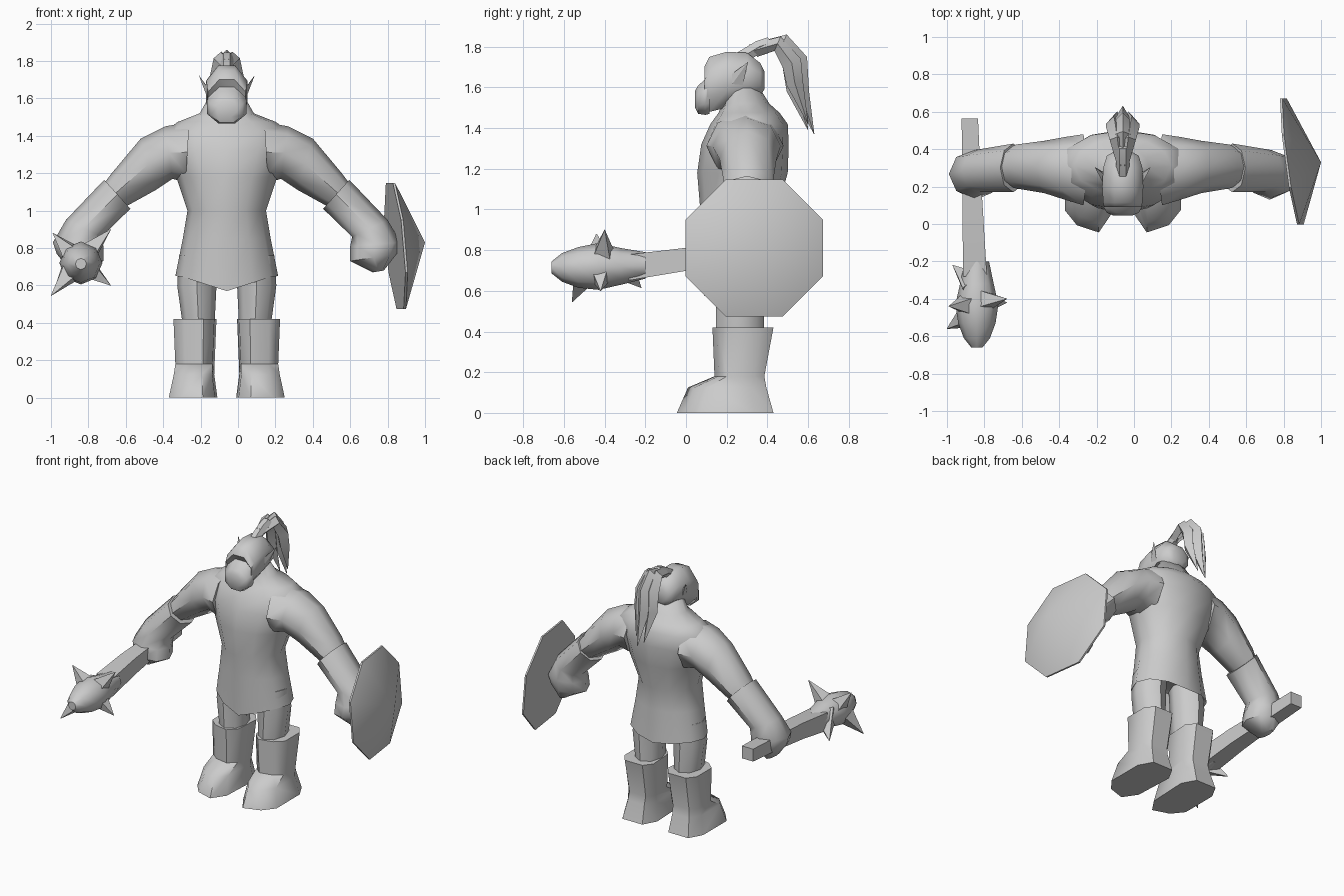
import bpy, bmesh, math
from mathutils import Vector

if "Cube" in bpy.data.objects:
    bpy.data.objects.remove(bpy.data.objects["Cube"], do_unlink=True)

AXIS = -0.06  # x of the body's middle plane

grey = bpy.data.materials.new("plain_grey")
grey.use_nodes = True
GREY = (0.6, 0.6, 0.6, 1)
grey.diffuse_color = GREY
grey.node_tree.nodes["Principled BSDF"].inputs["Base Color"].default_value = GREY


def oval(c, u, v, n=8, phase=0.0):
    """Ring of n points around c spanned by half axes u and v."""
    c, u, v = Vector(c), Vector(u), Vector(v)
    angles = [math.tau * (i + phase) / n for i in range(n)]
    return [c + u * math.cos(a) + v * math.sin(a) for a in angles]


def loft(name, rings, angle=50):
    """Skin matching rings, cap both ends and smooth soft edges."""
    bm = bmesh.new()
    rows = [[bm.verts.new(p) for p in ring] for ring in rings]
    n = len(rows[0])
    for a, b in zip(rows, rows[1:]):
        for i in range(n):
            j = (i + 1) % n
            bm.faces.new((a[i], a[j], b[j], b[i]))
    bm.faces.new(rows[0])
    bm.faces.new(rows[-1])
    bmesh.ops.remove_doubles(bm, verts=bm.verts, dist=0.0005)
    bmesh.ops.recalc_face_normals(bm, faces=bm.faces)
    mesh = bpy.data.meshes.new(name)
    bm.to_mesh(mesh)
    bm.free()
    mesh.materials.append(grey)
    ob = bpy.data.objects.new(name, mesh)
    bpy.context.collection.objects.link(ob)
    bpy.ops.object.select_all(action="DESELECT")
    ob.select_set(True)
    bpy.context.view_layer.objects.active = ob
    if angle:
        bpy.ops.object.shade_smooth_by_angle(angle=math.radians(angle))
    return ob


def slab(z, half, y0, y1, n=12):
    """Horizontal ring on the body axis."""
    return oval((AXIS, (y0 + y1) / 2, z), (half, 0, 0), (0, (y1 - y0) / 2, 0), n)


def limb_ring(side, top, bottom, y0, y1):
    """Ring across a limb, given its upper and lower outline points."""
    t, b = [Vector((AXIS + side * x, (y0 + y1) / 2, z)) for x, z in (top, bottom)]
    return oval((t + b) / 2, (t - b) / 2, (0, (y1 - y0) / 2, 0))


def spike(name, base, tip, radius, n=4):
    base, tip = Vector(base), Vector(tip)
    d = (tip - base).normalized()
    u = d.orthogonal().normalized()
    v = d.cross(u)
    rings = [oval(base + (tip - base) * t, u * radius * r, v * radius * r, n)
             for t, r in ((0, 1.3), (0.5, 0.62), (1, 0.02))]
    return loft(name, rings, 35)


# Tunic, with a pointed hem and a hollow underside
hem = slab(0.65, 0.275, 0.09, 0.46)
for p in hem:
    closeness = max(0, 1 - abs(p.x - AXIS) / 0.25)
    p.z -= closeness * (0.08 if p.y < 0.25 else 0.03)
loft("tunic", [
    slab(0.75, 0.2, 0.15, 0.40), hem,
    slab(0.85, 0.235, 0.08, 0.45),
    slab(1.0, 0.21, 0.07, 0.45),
    slab(1.18, 0.27, 0.055, 0.5),
    slab(1.32, 0.34, 0.075, 0.505),
    slab(1.42, 0.34, 0.12, 0.5),
    slab(1.475, 0.26, 0.16, 0.46),
    slab(1.52, 0.145, 0.18, 0.41),
    slab(1.6, 0.10, 0.2, 0.36)], 60)

# Head, from muzzle to the back of the skull
head = []
for y, low, high, half in (
        (0.045, 1.50, 1.585, 0.05), (0.06, 1.47, 1.61, 0.085),
        (0.095, 1.465, 1.64, 0.105), (0.115, 1.47, 1.66, 0.10),
        (0.09, 1.48, 1.70, 0.10), (0.115, 1.48, 1.75, 0.105),
        (0.2, 1.50, 1.775, 0.11), (0.3, 1.54, 1.77, 0.105),
        (0.365, 1.56, 1.72, 0.085), (0.385, 1.59, 1.68, 0.05)):
    mid = (AXIS, y, (low + high) / 2)
    k = 1 / math.cos(math.pi / 8)
    head.append(oval(mid, (half * k, 0, 0), (0, 0, (high - low) / 2 * k), 8, 0.5))
loft("head", head)

for side, word in ((1, "left"), (-1, "right")):
    def at(x, y, z):
        return Vector((AXIS + side * x, y, z))

    # Ear: a thin pointed leaf
    ear_root = [at(0.09, 0.19, 1.64), at(0.11, 0.23, 1.62),
                at(0.09, 0.27, 1.57), at(0.08, 0.25, 1.63)]
    loft(word + "_ear", [ear_root, [at(0.15, 0.305, 1.725)] * 4], 0)

    # Upper arm and heavy forearm with fist
    loft(word + "_upper_arm", [limb_ring(side, *r) for r in (
        ((0.2, 1.475), (0.22, 1.15), 0.10, 0.48),
        ((0.33, 1.45), (0.29, 1.17), 0.13, 0.465),
        ((0.46, 1.385), (0.38, 1.11), 0.165, 0.445),
        ((0.615, 1.20), (0.525, 1.03), 0.19, 0.425),
        ((0.66, 1.14), (0.58, 1.0), 0.21, 0.40))])
    loft(word + "_forearm", [limb_ring(side, *r) for r in (
        ((0.655, 1.165), (0.515, 1.01), 0.17, 0.43),
        ((0.86, 0.95), (0.67, 0.86), 0.17, 0.40),
        ((0.93, 0.83), (0.66, 0.81), 0.14, 0.395),
        ((0.91, 0.77), (0.66, 0.73), 0.13, 0.39),
        ((0.84, 0.68), (0.78, 0.67), 0.2, 0.34))])

    # Leg
    loft(word + "_leg", [oval(at(x, 0.265, z), (r, 0, 0), (0, 0.118, 0))
                         for x, z, r in ((0.15, 0.35, 0.085), (0.152, 0.42, 0.088),
                                         (0.16, 0.6, 0.105), (0.15, 0.76, 0.105))])

    # Boot: one outline stretched at each height, toe set inward
    sole = ((-0.4, 0), (-0.9, 0.2), (-1, 0.8), (-0.6, 1),
            (0.6, 1), (1, 0.8), (1, 0.25), (0.5, 0.08))
    loft(word + "_boot", [
        [at(cx + u * half, y0 + t * (y1 - y0), z) for u, t in sole]
        for z, cx, half, y0, y1 in (
            (0, 0.18, 0.13, -0.045, 0.43), (0.125, 0.175, 0.108, 0.01, 0.395),
            (0.18, 0.17, 0.105, 0.14, 0.385), (0.42, 0.17, 0.115, 0.13, 0.43))])

# Hair tail: a band at the crown, then three drooping blades
loft("hair_band", [oval((AXIS, y, z), (0.035, 0, 0), (0, -0.02, 0.03), 6)
                   for y, z in ((0.26, 1.74), (0.36, 1.80), (0.42, 1.82))], 35)
for word, fan, drop in (("left", 1, 0.06), ("middle", 0, 0), ("right", -1, 0.03)):
    blade = []
    for y, z, off, wide, ny, nz in (
            (0.36, 1.79, 0.01, 0.025, -0.02, 0.03),
            (0.48, 1.825, 0.03, 0.04, 0.015, 0.035),
            (0.55, 1.73, 0.045, 0.045, 0.045, 0.02),
            (0.565, 1.57, 0.05, 0.04, 0.04, 0.01),
            (0.63, 1.37, 0.03, 0.002, 0.001, 0)):
        c = (AXIS + fan * off, y - 0.03 * abs(fan), z + drop * (z < 1.6) - 0.01 * abs(fan))
        blade.append(oval(c, (wide, 0, 0), (0, ny, nz), 4))
    loft(word + "_hair_blade", blade, 35)

# Spiked club in the right hand
loft("club_handle", [oval((x, y, z), (r, 0, 0), (0, 0, r), 4, 0.5) for x, y, z, r in (
    (-0.878, 0.565, 0.80, 0.062), (-0.87, 0.3, 0.78, 0.068),
    (-0.86, 0, 0.755, 0.08), (-0.85, -0.28, 0.715, 0.09))], 35)
loft("club_head", [oval((-0.84, y, z), (r, 0, 0), (0, 0, r)) for y, z, r in (
    (-0.2, 0.725, 0.065), (-0.32, 0.72, 0.09), (-0.43, 0.72, 0.115),
    (-0.53, 0.715, 0.1), (-0.61, 0.715, 0.07), (-0.66, 0.715, 0.03))])
for i, tip in enumerate(((-0.68, -0.40, 0.90), (-0.68, -0.42, 0.60), (-1.0, -0.56, 0.545),
                         (-0.99, -0.44, 0.88), (-0.97, -0.22, 0.615))):
    root = (-0.85, -0.42 + (tip[1] + 0.42) * 0.4, 0.725)
    spike("club_spike_%d" % (i + 1), root, tip, 0.075)

# Octagonal shield: tilted flat back with a raised boss point
rim = oval((0.838, 0.335, 0.81), (0, 0.365, 0), (0, 0, 0.365), 8, 0.5)
for p in rim:
    p.x += -0.135 * (p.y - 0.335) - 0.085 * (p.z - 0.81)
front = [p + Vector((0.012, 0, 0)) for p in rim]
loft("shield", [rim, front, [Vector((1.0, 0.33, 0.83))] * 8], 30)
